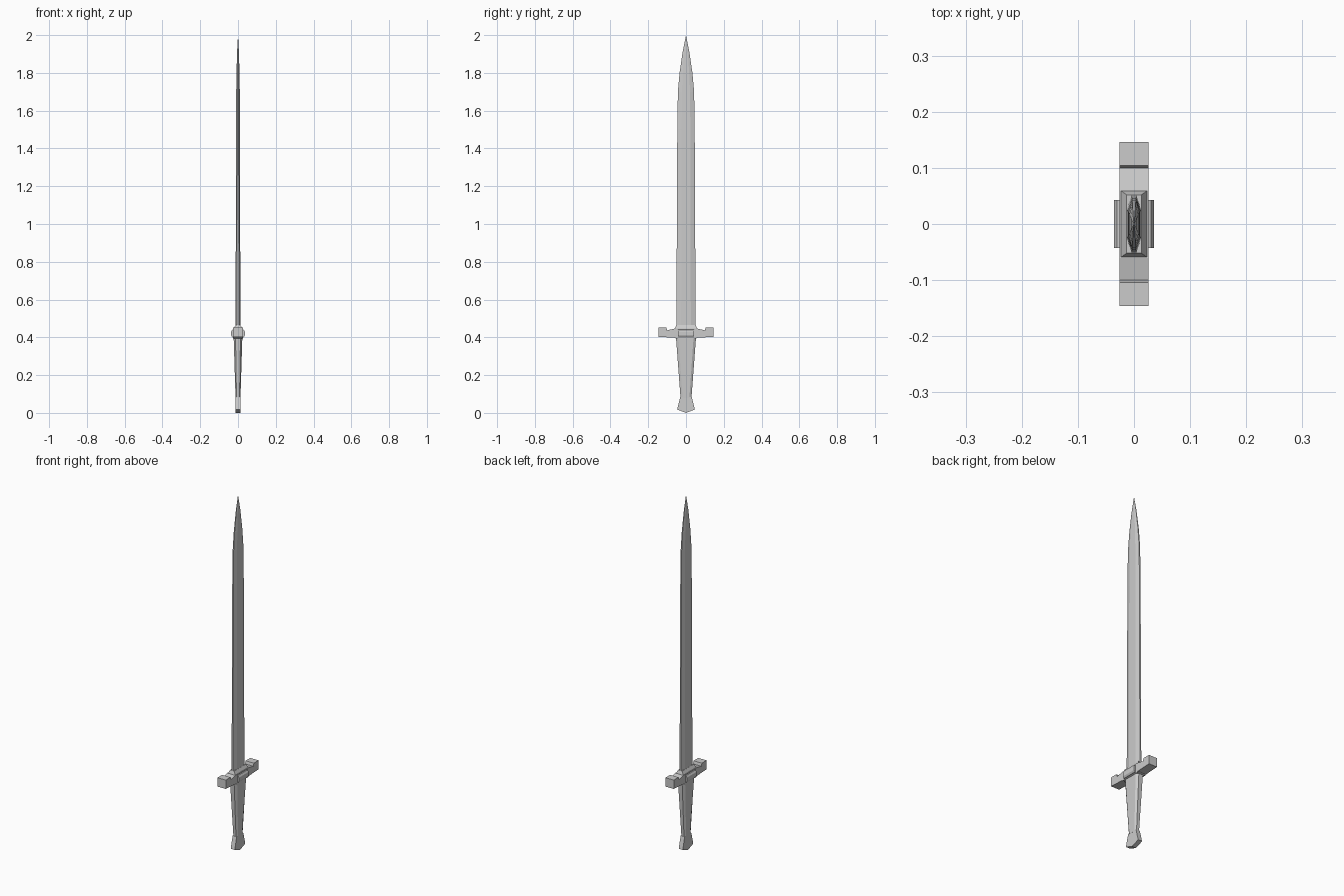
import bpy, bmesh

if "Cube" in bpy.data.objects:
    bpy.data.objects.remove(bpy.data.objects["Cube"])


def finish(name, bm):
    bmesh.ops.remove_doubles(bm, verts=bm.verts, dist=1e-5)
    bmesh.ops.recalc_face_normals(bm, faces=bm.faces)
    me = bpy.data.meshes.new(name)
    bm.to_mesh(me)
    bm.free()
    ob = bpy.data.objects.new(name, me)
    bpy.context.collection.objects.link(ob)
    return ob


def octagon(hx, hy, cx, cy, z):
    """Chamfered rectangle: half sizes hx, hy; flats of half size cx, cy."""
    return [(hx, -cy, z), (hx, cy, z), (cx, hy, z), (-cx, hy, z),
            (-hx, cy, z), (-hx, -cy, z), (-cx, -hy, z), (cx, -hy, z)]


def loft(name, rings, tip=None):
    bm = bmesh.new()
    loops = [[bm.verts.new(p) for p in r] for r in rings]
    n = len(loops[0])
    for a, b in zip(loops, loops[1:]):
        for i in range(n):
            j = (i + 1) % n
            bm.faces.new((a[i], a[j], b[j], b[i]))
    bm.faces.new(loops[0][::-1])
    if tip:
        t = bm.verts.new(tip)
        for i in range(n):
            bm.faces.new((loops[-1][i], loops[-1][(i + 1) % n], t))
    else:
        bm.faces.new(loops[-1])
    return finish(name, bm)


def extrude_x(name, profile, x0, x1):
    """Extrude a (y, z) outline along x."""
    bm = bmesh.new()
    f = bm.faces.new([bm.verts.new((x0, y, z)) for y, z in profile])
    new = bmesh.ops.extrude_face_region(bm, geom=[f])["geom"]
    bmesh.ops.translate(bm, vec=(x1 - x0, 0, 0),
                        verts=[v for v in new if isinstance(v, bmesh.types.BMVert)])
    return finish(name, bm)


def mirrored(half):
    return half + [(-y, z) for y, z in reversed(half) if abs(y) > 1e-6]


# Blade: (z, half thickness, half width)
sections = [(0.44, 0.0125, 0.051), (1.50, 0.011, 0.046), (1.70, 0.0095, 0.043),
            (1.80, 0.008, 0.034), (1.91, 0.005, 0.018)]
loft("blade", [octagon(hx, hy, hx * 0.35, hy * 0.5, z) for z, hx, hy in sections],
     tip=(0, 0, 2.0))

# Crossguard with raised end blocks
guard = mirrored([(0, 0.394), (0.055, 0.394), (0.06, 0.398), (0.146, 0.403),
                  (0.146, 0.453), (0.104, 0.453), (0.100, 0.437),
                  (0.061, 0.446), (0, 0.446)])
extrude_x("crossguard", guard, -0.026, 0.026)

# Sloped collar where the blade enters the guard
rect = lambda x, y, z: [(x, -y, z), (x, y, z), (-x, y, z), (-x, -y, z)]
loft("blade_collar", [rect(0.026, 0.061, 0.44), rect(0.013, 0.052, 0.464)])

# Chamfered plates on both faces of the guard
for side, s in (("right", 1), ("left", -1)):
    bm = bmesh.new()
    outline = [(0.024, 0.398), (0.030, 0.400), (0.036, 0.409),
               (0.036, 0.430), (0.030, 0.440), (0.024, 0.442)]
    ends = [[bm.verts.new((s * x, y, z)) for x, z in outline] for y in (-0.043, 0.043)]
    for i in range(6):
        j = (i + 1) % 6
        bm.faces.new((ends[0][i], ends[0][j], ends[1][j], ends[1][i]))
    for e in ends:
        bm.faces.new(e)
    finish("guard_plate_" + side, bm)

# Tapered grip with chamfered corners
loft("grip", [octagon(0.013, 0.029, 0.008, 0.018, 0.08),
              octagon(0.023, 0.053, 0.013, 0.040, 0.40)])

# Flared pommel with a pointed base
extrude_x("pommel", mirrored([(0, 0), (0.047, 0.018), (0.030, 0.085), (0, 0.085)]),
          -0.0125, 0.0125)
